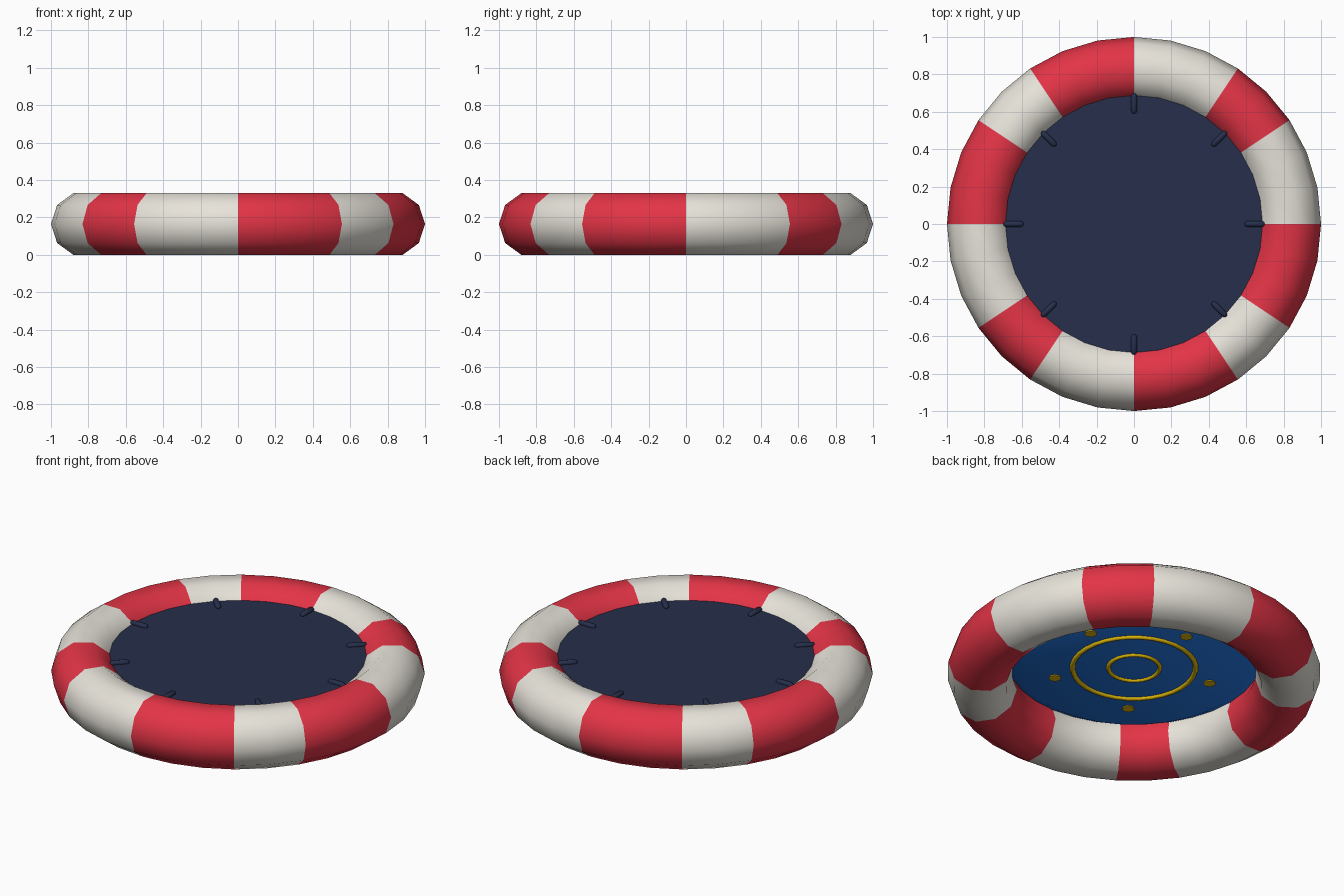
import bpy, math

if "Cube" in bpy.data.objects:
    bpy.data.objects.remove(bpy.data.objects["Cube"])

def srgb(r, g, b):
    f = lambda c: c / 12.92 if c <= 0.04045 else ((c + 0.055) / 1.055) ** 2.4
    return (f(r / 255), f(g / 255), f(b / 255), 1)

def material(name, *rgb):
    m = bpy.data.materials.new(name)
    m.diffuse_color = srgb(*rgb)
    m.use_nodes = True
    m.node_tree.nodes["Principled BSDF"].inputs["Base Color"].default_value = m.diffuse_color
    return m

WHITE = material("off_white", 232, 228, 219)
RED = material("red", 227, 52, 70)
NAVY = material("dark_navy", 38, 47, 76)
BLUE = material("blue", 36, 122, 232)
GOLD = material("gold", 226, 186, 12)

def finish(name, *mats):
    ob = bpy.context.object
    ob.name = name
    for m in mats:
        ob.data.materials.append(m)
    bpy.ops.object.shade_smooth_by_angle(angle=math.radians(50))
    return ob

def ring(name, major, minor, z, segs, sides, *mats):
    bpy.ops.mesh.primitive_torus_add(major_radius=major, minor_radius=minor, location=(0, 0, z),
                                     major_segments=segs, minor_segments=sides)
    return finish(name, *mats)

def disc(name, r0, r1, z0, z1, sides, mat, x=0, y=0):
    bpy.ops.mesh.primitive_cone_add(vertices=sides, radius1=r0, radius2=r1, depth=z1 - z0,
                                    location=(x, y, (z0 + z1) / 2))
    return finish(name, mat)

# Inflated tube with twelve alternating bands
tube = ring("tube", 0.8265, 0.1735, 0.165, 32, 10, WHITE, RED)
for p in tube.data.polygons:
    turn = math.atan2(p.center.y, p.center.x) / math.tau % 1
    p.material_index = int(turn * 12) % 2

# Deck on top, blue floor underneath with a flared edge
disc("deck", 0.69, 0.69, 0.235, 0.268, 32, NAVY)
disc("floor", 0.61, 0.68, 0.192, 0.232, 32, BLUE)

# Gold rings and studs under the floor
ring("outer_ring", 0.33, 0.014, 0.192, 32, 8, GOLD)
ring("inner_ring", 0.138, 0.012, 0.192, 24, 8, GOLD)
for k in range(5):
    a = math.radians(18 + 72 * k)
    disc("stud", 0.033, 0.033, 0.186, 0.2, 8, GOLD, 0.436 * math.cos(a), 0.436 * math.sin(a))

# Rounded lashings around the deck edge
for k in range(8):
    a = math.tau * k / 8
    bpy.ops.mesh.primitive_uv_sphere_add(segments=8, ring_count=8, radius=0.017,
        rotation=(0, math.pi / 2, a),
        location=(0.645 * math.cos(a), 0.645 * math.sin(a), 0.272))
    lashing = finish("lashing", NAVY)
    for v in lashing.data.vertices:
        if abs(v.co.z) > 0.001:
            v.co.z = 1.5 * v.co.z + math.copysign(0.03, v.co.z)
